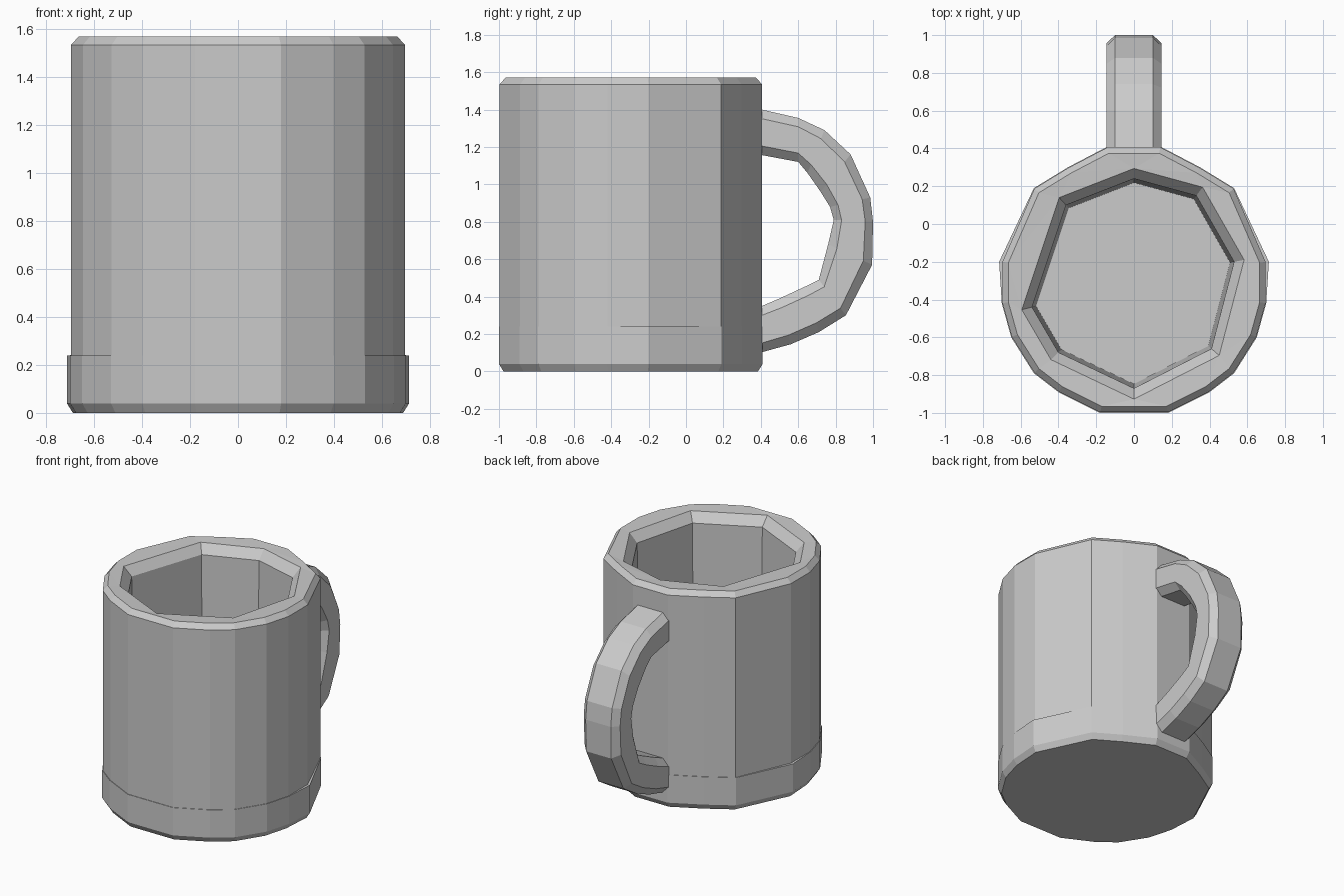
import bpy, bmesh
from mathutils import Vector

cube = bpy.data.objects.get("Cube")
if cube:
    bpy.data.objects.remove(cube, do_unlink=True)

grey = bpy.data.materials.new("clay grey")
grey.use_nodes = True
colour = (0.6, 0.6, 0.6, 1)
grey.diffuse_color = colour
grey.node_tree.nodes["Principled BSDF"].inputs["Base Color"].default_value = colour

CENTRE = Vector((0, -0.3))


def add_ring(bm, outline, z, scale=1.0):
    """Closed horizontal loop of edges, scaled about the cup's axis."""
    verts = []
    for p in outline:
        q = CENTRE + (Vector(p) - CENTRE) * scale
        verts.append(bm.verts.new((q.x, q.y, z)))
    return [bm.edges.new((v, verts[i - 1])) for i, v in enumerate(verts)]


def loft(bm, rings):
    for a, b in zip(rings, rings[1:]):
        bmesh.ops.bridge_loops(bm, edges=a + b)


def cap(bm, ring):
    bmesh.ops.contextual_create(bm, geom=ring)


def finish(name, bm):
    bmesh.ops.recalc_face_normals(bm, faces=bm.faces[:])
    mesh = bpy.data.meshes.new(name)
    bm.to_mesh(mesh)
    bm.free()
    mesh.materials.append(grey)
    obj = bpy.data.objects.new(name, mesh)
    bpy.context.collection.objects.link(obj)


# Hand-cut outlines: the outside is symmetrical, the opening is not
half = [(0.18, -1), (0.4, -0.89), (0.53, -0.79), (0.65, -0.6), (0.7, -0.42),
        (0.7, -0.2), (0.53, 0.19), (0.35, 0.3), (0.14, 0.41)]
outside = half + [(-x, y) for x, y in reversed(half)]
foot = [(x * 1.02, y) if y == -0.2 else (x, y) for x, y in outside]
opening = [(0, 0.24), (0.33, 0.15), (0.53, -0.2), (0.41, -0.66), (0, -0.87),
           (-0.4, -0.68), (-0.54, -0.44), (-0.36, 0.1)]

# Cup wall with a chamfered rim and a tapering inside down to the floor
bm = bmesh.new()
rings = [add_ring(bm, outside, 0.2, 0.995), add_ring(bm, outside, 1.535, 0.995),
         add_ring(bm, outside, 1.57, 0.95), add_ring(bm, opening, 1.565, 1.1),
         add_ring(bm, opening, 1.5), add_ring(bm, opening, 0.24, 0.96)]
loft(bm, rings)
cap(bm, rings[-1])
finish("cup_wall", bm)

# Foot band, slightly proud of the wall
bm = bmesh.new()
rings = [add_ring(bm, foot, 0, 0.965), add_ring(bm, foot, 0.04),
         add_ring(bm, foot, 0.24), add_ring(bm, outside, 0.241, 0.98)]
loft(bm, rings)
cap(bm, rings[0])
finish("foot_band", bm)

# Handle: chamfered sections between inner and outer points in the y-z plane
sections = [((0.36, 1.165), (0.36, 1.41)), ((0.6, 1.12), (0.6, 1.355)),
            ((0.65, 1.06), (0.74, 1.29)), ((0.72, 0.96), (0.88, 1.16)),
            ((0.77, 0.88), (0.985, 0.93)), ((0.79, 0.81), (1.0, 0.8)),
            ((0.76, 0.68), (0.995, 0.57)), ((0.71, 0.49), (0.855, 0.3)),
            ((0.64, 0.455), (0.71, 0.21)), ((0.5, 0.39), (0.56, 0.145)),
            ((0.36, 0.33), (0.36, 0.09))]
WIDTH, FLAT, CUT = 0.145, 0.1, 0.2
shape = [(-FLAT, 0), (FLAT, 0), (WIDTH, CUT), (WIDTH, 1 - CUT),
         (FLAT, 1), (-FLAT, 1), (-WIDTH, 1 - CUT), (-WIDTH, CUT)]
bm = bmesh.new()
rings = []
for inner, outer in sections:
    ring = []
    for x, t in shape:
        p = Vector(inner).lerp(Vector(outer), t)
        ring.append(bm.verts.new((x, p.x, p.y)))
    rings.append([bm.edges.new((v, ring[i - 1])) for i, v in enumerate(ring)])
loft(bm, rings)
cap(bm, rings[0])
cap(bm, rings[-1])
finish("handle", bm)
